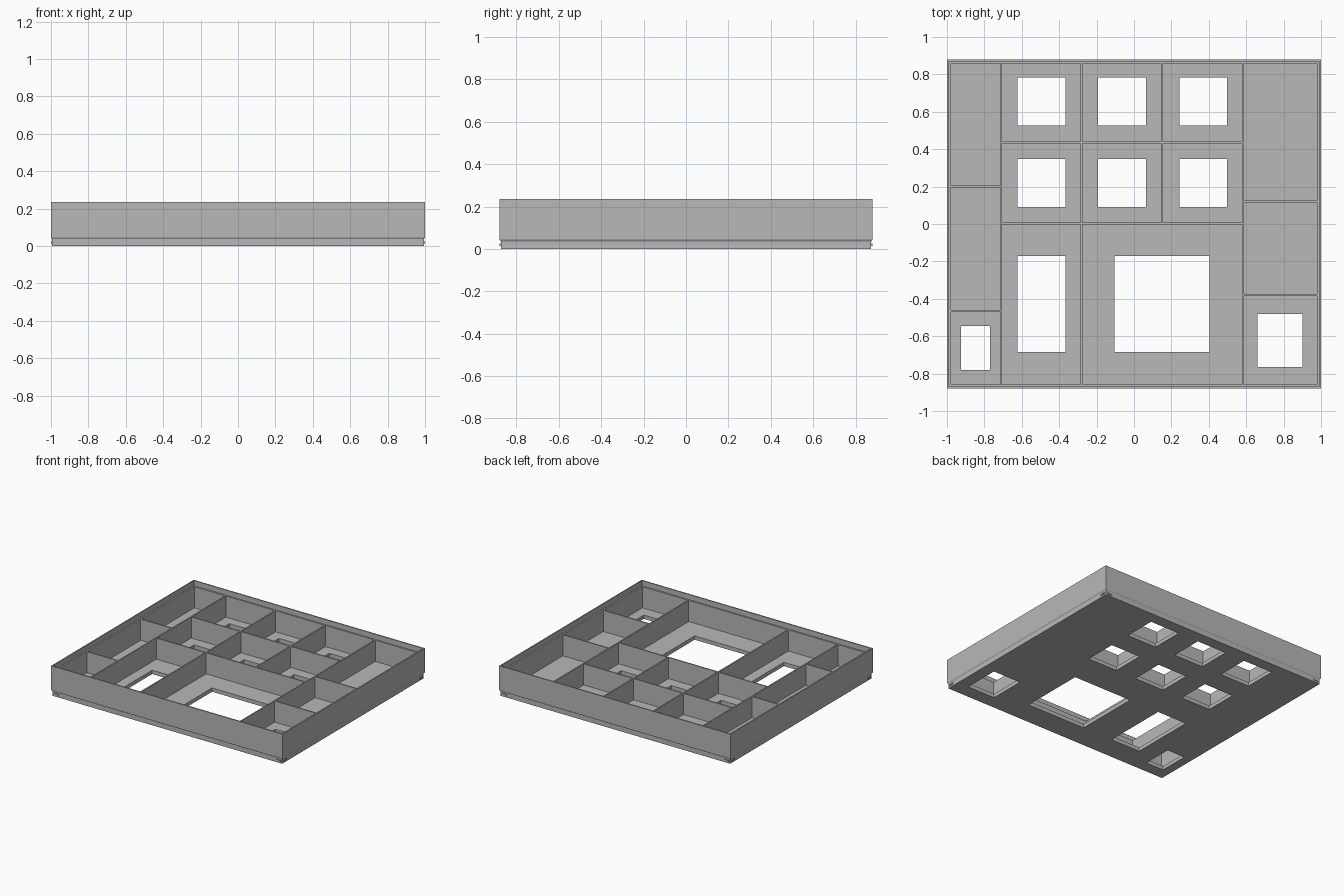
import bpy
import bmesh
from mathutils import Matrix, Vector

cube = bpy.data.objects.get("Cube")
if cube:
    bpy.data.objects.remove(cube, do_unlink=True)

# Single grey plastic
grey = bpy.data.materials.new("grey plastic")
grey.use_nodes = True
colour = (0.48, 0.48, 0.48, 1)
grey.diffuse_color = colour
grey.node_tree.nodes["Principled BSDF"].inputs["Base Color"].default_value = colour

HALF_X, HALF_Y = 1.0, 0.88
WALL = 0.022
FLOOR, LEDGE, RIM = 0.03, 0.195, 0.235
THICK = 0.01


def make_object(name, bm):
    bmesh.ops.recalc_face_normals(bm, faces=bm.faces[:])
    mesh = bpy.data.meshes.new(name)
    bm.to_mesh(mesh)
    bm.free()
    mesh.materials.append(grey)
    obj = bpy.data.objects.new(name, mesh)
    bpy.context.collection.objects.link(obj)
    return obj


def add_box(bm, x0, x1, y0, y1, z0, z1):
    centre = Vector((x0 + x1, y0 + y1, z0 + z1)) / 2
    size = Matrix.Diagonal((x1 - x0, y1 - y0, z1 - z0, 1))
    bmesh.ops.create_cube(bm, size=1, matrix=Matrix.Translation(centre) @ size)


# Tray shell: rectangular rings of (inset, height), outside up and inside down
profile = [(0.006, 0), (0.006, 0.036), (0, 0.045), (0, RIM),
           (THICK, RIM), (THICK, LEDGE), (WALL, LEDGE), (WALL, FLOOR)]
bm = bmesh.new()
rings = []
for inset, z in profile:
    rings.append([bm.verts.new((sx * (HALF_X - inset), sy * (HALF_Y - inset), z))
                  for sx, sy in ((-1, -1), (1, -1), (1, 1), (-1, 1))])
for low, high in zip(rings, rings[1:]):
    for i in range(4):
        j = (i + 1) % 4
        bm.faces.new((low[i], low[j], high[j], high[i]))
bm.faces.new(rings[0])
bm.faces.new(rings[-1])
tray = make_object("tray_shell", bm)

# Finger openings through the floor
bm = bmesh.new()
for x in (-0.495, -0.065, 0.37):
    for y in (0.655, 0.22):
        add_box(bm, x - 0.128, x + 0.128, y - 0.128, y + 0.128, -0.1, 0.1)
for x0, x1, y0, y1 in ((-0.623, -0.367, -0.685, -0.17),
                       (-0.105, 0.405, -0.685, -0.17),
                       (-0.925, -0.77, -0.78, -0.545),
                       (0.66, 0.9, -0.765, -0.48)):
    add_box(bm, x0, x1, y0, y1, -0.1, 0.1)
cutter = make_object("opening_cutter", bm)
cutter.hide_render = True
cutter.hide_set(True)
cutter.display_type = 'WIRE'
cut = tray.modifiers.new("openings", 'BOOLEAN')
cut.operation = 'DIFFERENCE'
cut.solver = 'EXACT'
cut.object = cutter

# Bake the openings and remove the cutter
bpy.context.view_layer.update()
graph = bpy.context.evaluated_depsgraph_get()
cut_mesh = bpy.data.meshes.new_from_object(tray.evaluated_get(graph))
tray.modifiers.clear()
tray.data = cut_mesh
bpy.data.objects.remove(cutter, do_unlink=True)

# Dividers between the compartments
IN_X, IN_Y = HALF_X - WALL, HALF_Y - WALL
half = THICK / 2
bm = bmesh.new()
for x, start in ((-0.71, -IN_Y), (-0.28, -IN_Y), (0.15, 0), (0.582, -IN_Y)):
    add_box(bm, x - half, x + half, start, IN_Y, FLOOR, LEDGE)
make_object("long_dividers", bm)

bm = bmesh.new()
for y, x0, x1 in ((0.435, -0.71, 0.582), (0.003, -0.71, 0.582),
                  (0.2, -IN_X, -0.71), (-0.465, -IN_X, -0.71),
                  (0.12, 0.582, IN_X), (-0.38, 0.582, IN_X)):
    add_box(bm, x0, x1, y - half, y + half, FLOOR, LEDGE)
make_object("cross_dividers", bm)

# Small snap bumps on the base, near every corner
bm = bmesh.new()
for sx in (-1, 1):
    for sy in (-1, 1):
        for cx, cy, w, d in ((HALF_X - 0.04, HALF_Y - 0.005, 0.02, 0.005),
                             (HALF_X - 0.005, HALF_Y - 0.04, 0.005, 0.02)):
            x, y = sx * cx, sy * cy
            add_box(bm, x - w, x + w, y - d, y + d, 0.013, 0.025)
make_object("snap_bumps", bm)
